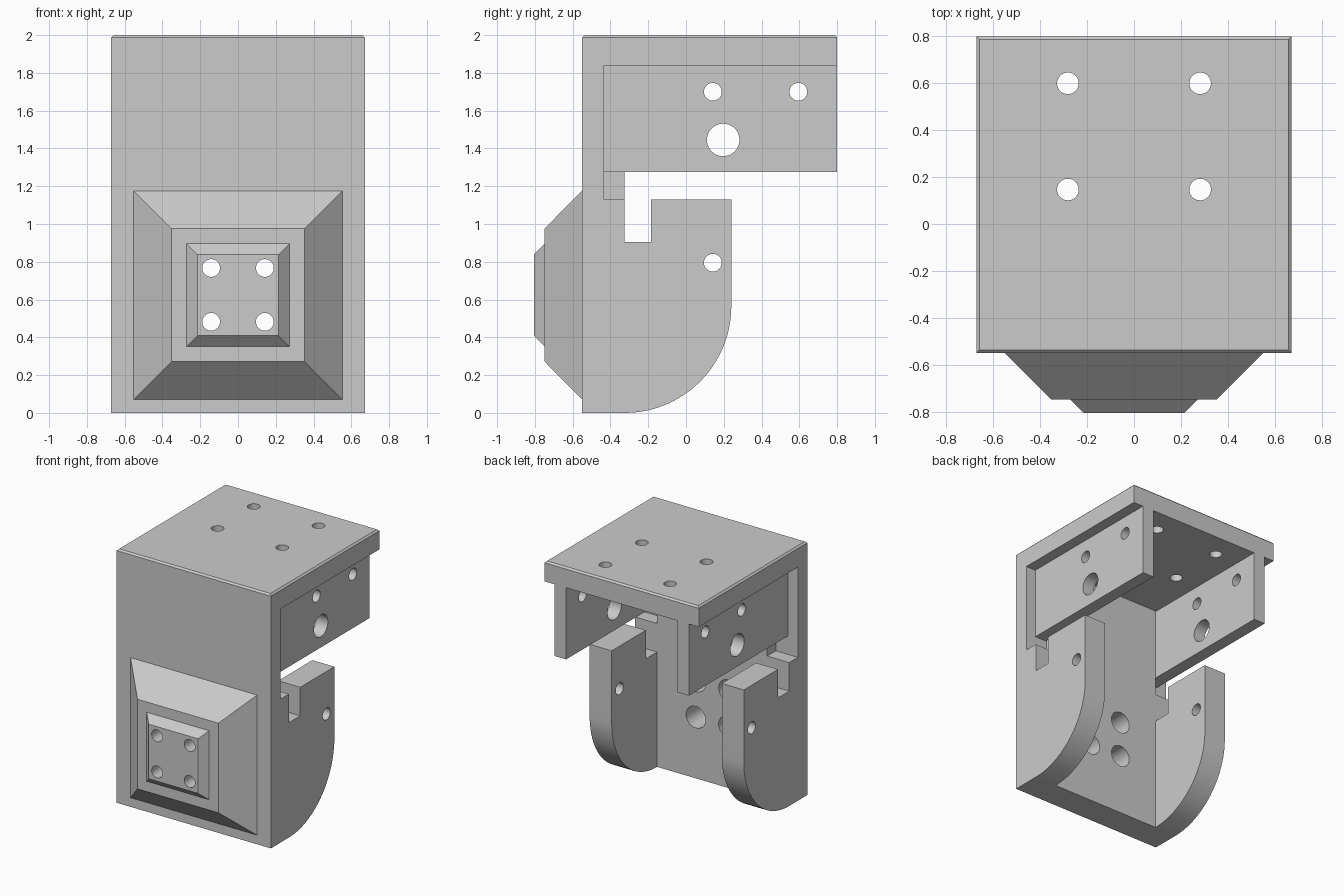
import bpy, bmesh, math
from mathutils import Vector, Matrix

if "Cube" in bpy.data.objects:
    bpy.data.objects.remove(bpy.data.objects["Cube"])

grey = bpy.data.materials.new("plain grey")
grey.use_nodes = True
grey.diffuse_color = (0.6, 0.6, 0.6, 1)
grey.node_tree.nodes["Principled BSDF"].inputs["Base Color"].default_value = (0.6, 0.6, 0.6, 1)

HALF, INNER = 0.672, 0.48          # outer half width, inside of the cheeks
FRONT, WALL, BACK = -0.55, -0.325, 0.8
parts = []


def finish(name, bm):
    bmesh.ops.recalc_face_normals(bm, faces=bm.faces)
    mesh = bpy.data.meshes.new(name)
    bm.to_mesh(mesh)
    bm.free()
    mesh.materials.append(grey)
    obj = bpy.data.objects.new(name, mesh)
    bpy.context.collection.objects.link(obj)
    return obj


def box(name, x, y, z):
    bm = bmesh.new()
    bmesh.ops.create_cube(bm, size=1)
    for v in bm.verts:
        v.co = [r[0] if c < 0 else r[1] for c, r in zip(v.co, (x, y, z))]
    return finish(name, bm)


def extrude_x(name, outline, x0, x1):
    bm = bmesh.new()
    face = bm.faces.new([bm.verts.new((x0, y, z)) for y, z in outline])
    new = bmesh.ops.extrude_face_region(bm, geom=[face])["geom"]
    bmesh.ops.translate(bm, vec=(x1 - x0, 0, 0),
                        verts=[g for g in new if isinstance(g, bmesh.types.BMVert)])
    return finish(name, bm)


def frustum(name, wide, narrow, y0, y1, z):
    bm = bmesh.new()
    bmesh.ops.create_cube(bm, size=2)
    for v in bm.verts:
        back = v.co.y > 0
        s = wide if back else narrow
        v.co = (v.co.x * s, y0 if back else y1, z + v.co.z * s)
    return finish(name, bm)


def rod(axis, centre, radius, length):
    bm = bmesh.new()
    turn = Vector((0, 0, 1)).rotation_difference(Vector(axis)).to_matrix().to_4x4()
    bmesh.ops.create_cone(bm, cap_ends=True, segments=40, radius1=radius, radius2=radius,
                          depth=length, matrix=Matrix.Translation(centre) @ turn)
    return finish("cutter", bm)


def cut(obj, cutters):
    for c in cutters:
        c.hide_render = True
        mod = obj.modifiers.new("cut", "BOOLEAN")
        mod.operation, mod.solver, mod.object = "DIFFERENCE", "EXACT", c
    deps = bpy.context.evaluated_depsgraph_get()
    mesh = bpy.data.meshes.new_from_object(obj.evaluated_get(deps))
    obj.modifiers.clear()
    obj.data = mesh
    for c in cutters:
        bpy.data.objects.remove(c)
    parts.append(obj)


def front_holes(radius, y):
    return [rod((0, 1, 0), (x, y, z), radius, 0.5)
            for x in (-0.142, 0.142) for z in (0.482, 0.767)]


# Front wall, notched beside the upper arms and counterbored from behind
wall = box("front_wall", (-HALF, HALF), (FRONT, WALL), (0, 1.84))
notches = [box("cutter", sorted((s * INNER, s)), (-0.433, 0), (1.13, 2)) for s in (-1, 1)]
cut(wall, notches + front_holes(0.085, -0.44))

# Stepped pyramid boss with four screw holes
cut(frustum("boss_base", 0.552, 0.353, FRONT, -0.748, 0.624), front_holes(0.047, -0.65))
cut(frustum("boss_pad", 0.272, 0.215, -0.748, -0.805, 0.624), front_holes(0.047, -0.75))

# Top plate with a fine chamfer around its upper rim
bm = bmesh.new()
bmesh.ops.create_cube(bm, size=1)
for v in bm.verts:
    v.co = (math.copysign(HALF, v.co.x), BACK if v.co.y > 0 else FRONT, 2 if v.co.z > 0 else 1.84)
rim = [e for e in bm.edges if all(v.co.z > 1.9 for v in e.verts)]
bmesh.ops.bevel(bm, geom=rim, offset=0.013, segments=1, affect="EDGES")
cut(finish("top_plate", bm),
    [rod((0, 0, 1), (x, y, 1.9), 0.046, 0.5) for x in (-0.282, 0.282) for y in (0.147, 0.6)])

# Rounded lower cheek outline, with a slot next to the wall
R = 0.565
outline = [(WALL + R * math.sin(a), R - R * math.cos(a))
           for a in (math.pi / 2 * i / 24 for i in range(25))]
outline += [(0.24, 1.13), (-0.185, 1.13), (-0.185, 0.905), (WALL, 0.905)]

for side, s in (("left", 1), ("right", -1)):
    cheek = extrude_x(side + "_lower_cheek", outline, s * INNER, s * HALF)
    cut(cheek, [rod((1, 0, 0), (s * 0.6, 0.142, 0.795), 0.047, 0.8)])

    # Thin upper arm hanging under the top plate
    arm = box(side + "_upper_arm", sorted((s * 0.485, s * 0.585)), (-0.433, BACK), (1.275, 1.84))
    cut(arm, [rod((1, 0, 0), (s * 0.55, y, z), r, 0.8)
              for y, z, r in ((0.142, 1.7, 0.047), (0.595, 1.7, 0.047), (0.197, 1.445, 0.086))])

# Smooth round surfaces, keep edges sharp
bpy.ops.object.select_all(action="DESELECT")
for p in parts:
    p.select_set(True)
bpy.context.view_layer.objects.active = parts[0]
bpy.ops.object.shade_smooth_by_angle(angle=math.radians(30))
